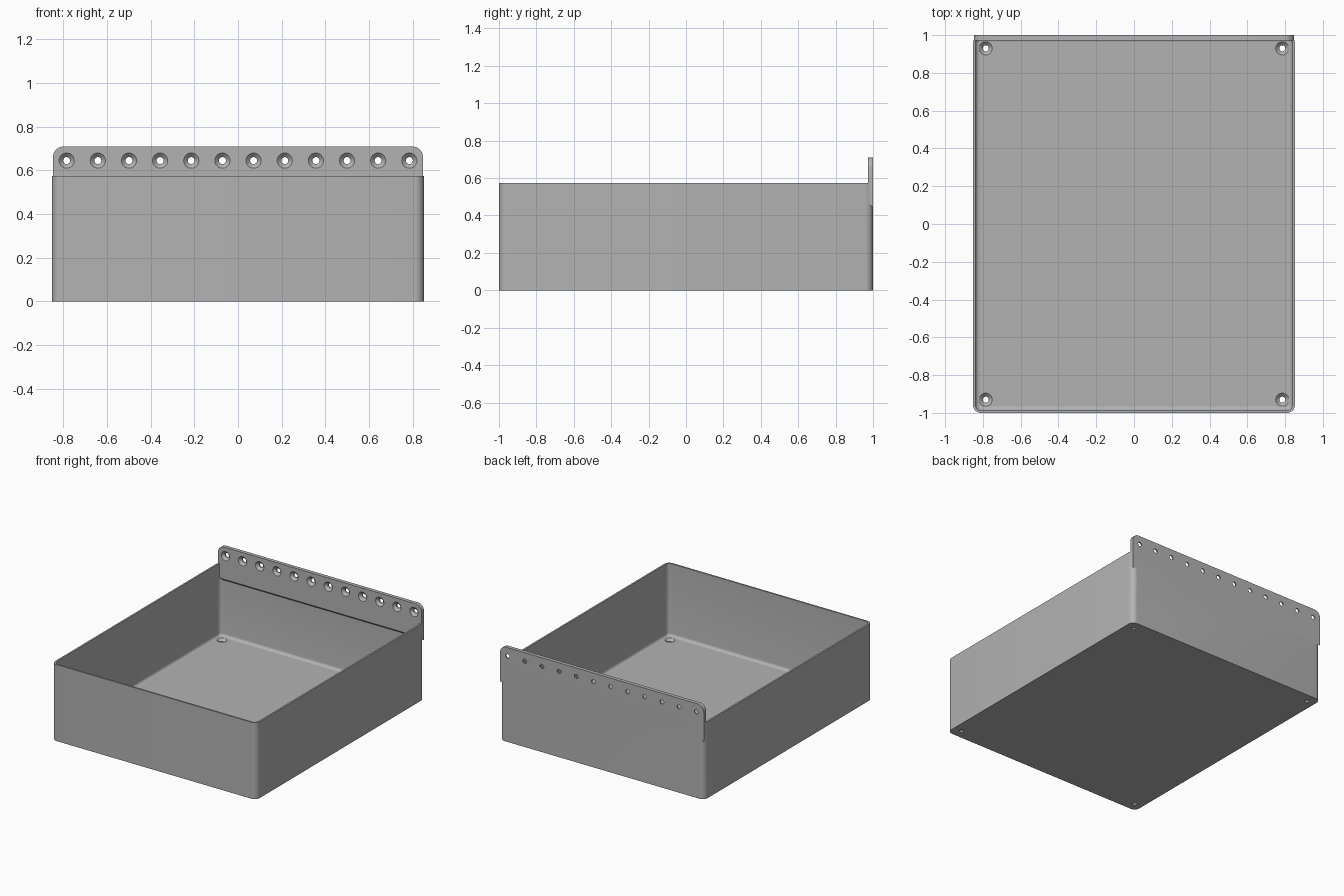
import bpy
import bmesh
from math import pi, cos, sin, radians

if "Cube" in bpy.data.objects:
    bpy.data.objects.remove(bpy.data.objects["Cube"])

W, D, H = 0.852, 1.0, 0.575      # half width, half depth, wall height
R, WALL, FLOOR, FILLET = 0.042, 0.013, 0.03, 0.022
HOLE_X, HOLE_Y, HOLE_Z = 0.785, 0.93, 0.645

grey = bpy.data.materials.new("plain grey")
grey.use_nodes = True
grey.diffuse_color = (0.45, 0.45, 0.45, 1)
grey.node_tree.nodes["Principled BSDF"].inputs["Base Color"].default_value = (0.45, 0.45, 0.45, 1)


def make_object(name, bm):
    bmesh.ops.recalc_face_normals(bm, faces=bm.faces[:])
    mesh = bpy.data.meshes.new(name)
    bm.to_mesh(mesh)
    bm.free()
    mesh.materials.append(grey)
    ob = bpy.data.objects.new(name, mesh)
    bpy.context.collection.objects.link(ob)
    return ob


def rounded_rect(w, d, r, steps=8):
    pts = []
    for i, (sx, sy) in enumerate([(1, 1), (-1, 1), (-1, -1), (1, -1)]):
        for k in range(steps + 1):
            a = (i + k / steps) * pi / 2
            pts.append((sx * (w - r) + r * cos(a), sy * (d - r) + r * sin(a)))
    return pts


def loft(bm, loops):
    """Skin a stack of equal closed loops and cap both ends."""
    rings = [[bm.verts.new(p) for p in loop] for loop in loops]
    for a, b in zip(rings, rings[1:]):
        for i in range(len(a)):
            j = (i + 1) % len(a)
            bm.faces.new((a[i], a[j], b[j], b[i]))
    bm.faces.new(rings[0])
    bm.faces.new(rings[-1])


def apply_boolean(ob, other, operation):
    mod = ob.modifiers.new(operation, "BOOLEAN")
    mod.operation = operation
    mod.solver = "EXACT"
    mod.object = other
    bpy.context.view_layer.objects.active = ob
    bpy.ops.object.modifier_apply(modifier=mod.name)
    bpy.data.objects.remove(other)


# Open tray: outer wall, rim, inner wall, filleted floor
sections = [(0, 0), (0, H), (WALL, H)]
for k in range(6):
    a = k / 5 * pi / 2
    sections.append((WALL + FILLET * (1 - cos(a)), FLOOR + FILLET * (1 - sin(a))))
bm = bmesh.new()
loft(bm, [[(x, y, z) for x, y in rounded_rect(W - i, D - i, R - i)] for i, z in sections])
tray = make_object("tray", bm)

# Back mounting flange: rounded top corners, underside sloping up to the front
bottom, top, half, corner = 0.44, 0.71, 0.848, 0.05
outline = [(half, bottom)]
for sx in (1, -1):
    for k in range(9):
        a = k / 8 * pi / 2
        a = a if sx == 1 else pi / 2 + a
        outline.append((sx * (half - corner) + corner * cos(a), top - corner + corner * sin(a)))
outline.append((-half, bottom))
bm = bmesh.new()
loft(bm, [[(x, D, z) for x, z in outline],
          [(x, 0.972, z + (0.028 if z == bottom else 0)) for x, z in outline]])
flange = make_object("flange", bm)
apply_boolean(tray, flange, "UNION")

# Countersunk screw holes: a row in the flange, one in each floor corner
bm = bmesh.new()
profile = [(0.016, -0.05), (0.016, -0.018), (0.035, 0), (0.035, 0.012)]


def add_cutter(place):
    loft(bm, [[place(r * cos(k * pi / 12), r * sin(k * pi / 12), h) for k in range(24)]
              for r, h in profile])


for i in range(12):
    cx = -HOLE_X + i * 2 * HOLE_X / 11
    add_cutter(lambda u, v, h: (cx + u, 0.972 - h, HOLE_Z + v))
for sx in (-1, 1):
    for sy in (-1, 1):
        add_cutter(lambda u, v, h: (sx * HOLE_X + u, sy * HOLE_Y + v, FLOOR + h))
cutter = make_object("hole_cutter", bm)
cutter.hide_render = True
apply_boolean(tray, cutter, "DIFFERENCE")

# Smooth the rounded surfaces, keep edges crisp
bpy.ops.object.select_all(action="DESELECT")
tray.select_set(True)
bpy.context.view_layer.objects.active = tray
bpy.ops.object.shade_smooth_by_angle(angle=radians(30))
